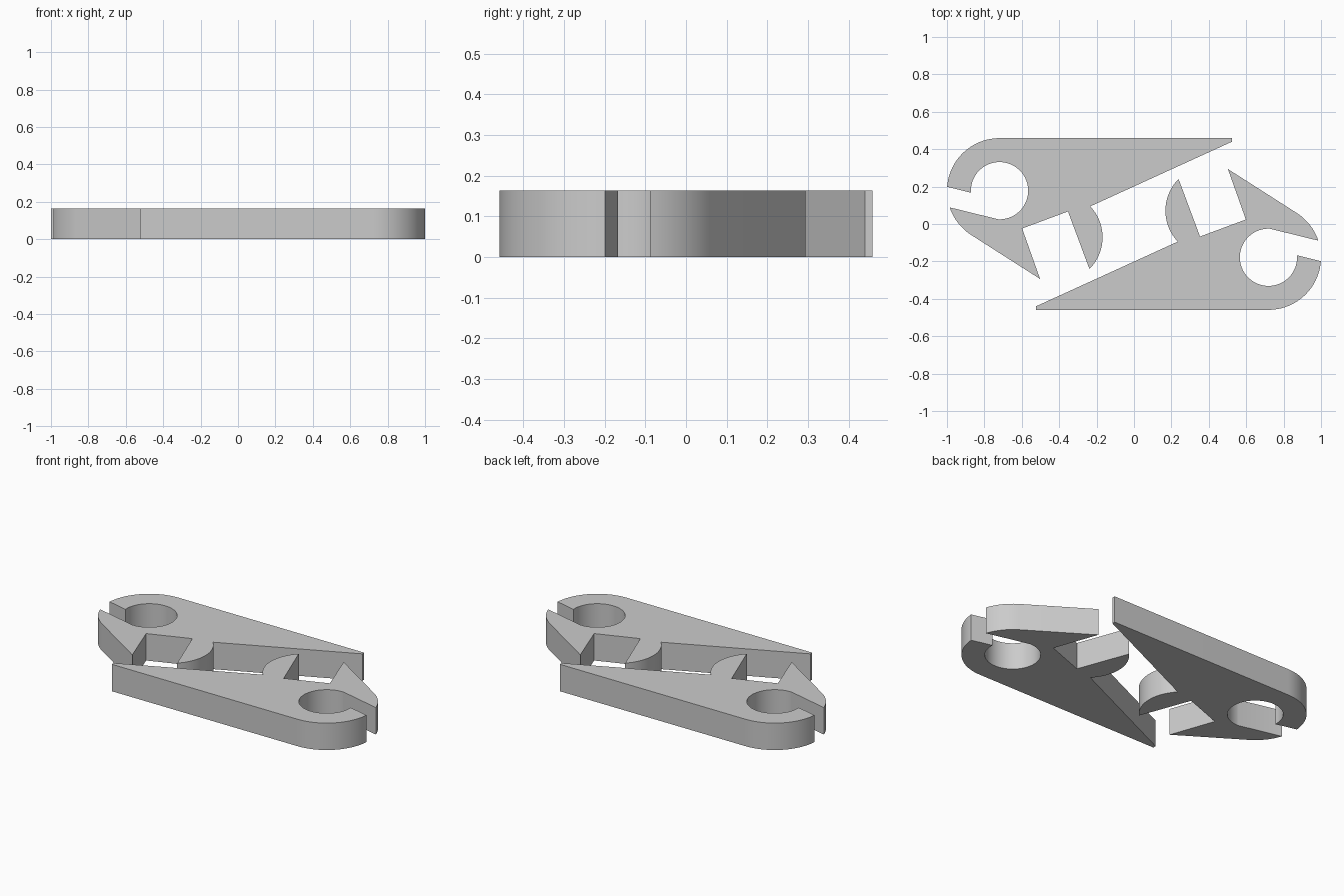
import bpy
import bmesh
import math

if "Cube" in bpy.data.objects:
    bpy.data.objects.remove(bpy.data.objects["Cube"])

HEIGHT = 0.163
EYE = (-0.719, 0.178)      # centre of the round hole and the rounded end
HOLE_R, END_R = 0.153, 0.281

grey = bpy.data.materials.new("plain grey")
grey.diffuse_color = (0.6, 0.6, 0.6, 1)
grey.use_nodes = True
grey.node_tree.nodes["Principled BSDF"].inputs["Base Color"].default_value = grey.diffuse_color


def arc(centre, radius, start, end, steps):
    """Points along an arc, angles in degrees."""
    angles = [math.radians(start + (end - start) * i / steps) for i in range(steps + 1)]
    return [(centre[0] + radius * math.cos(a), centre[1] + radius * math.sin(a)) for a in angles]


# Outline of one clip half
outline = [(0.524, 0.459)]                               # blunt tip of the long handle
outline += arc(EYE, END_R, 90, 175.7, 24)                # rounded end above the slot
outline += arc(EYE, HOLE_R, 184, -92.5, 64)              # round hole, opened by the slot
outline += arc(EYE, END_R, 198.5, 237.3, 12)             # rounded end below the slot
outline += [(-0.502, -0.294), (-0.598, -0.024), (-0.353, 0.067)]  # jaw and square notch
outline += arc((-0.408, -0.071), 0.24, -45, 43.5, 24)    # curved tooth
outline += [(0.524, 0.440)]                              # sloping inner edge of the handle


def clip_half(name, turn):
    bm = bmesh.new()
    face = bm.faces.new([bm.verts.new((x * turn, y * turn, 0)) for x, y in outline])
    top = bmesh.ops.extrude_face_region(bm, geom=[face])["geom"]
    bmesh.ops.translate(bm, vec=(0, 0, HEIGHT),
                        verts=[g for g in top if isinstance(g, bmesh.types.BMVert)])
    bmesh.ops.recalc_face_normals(bm, faces=bm.faces[:])
    mesh = bpy.data.meshes.new(name)
    bm.to_mesh(mesh)
    bm.free()
    mesh.materials.append(grey)
    obj = bpy.data.objects.new(name, mesh)
    bpy.context.collection.objects.link(obj)
    bpy.ops.object.select_all(action='DESELECT')
    obj.select_set(True)
    bpy.context.view_layer.objects.active = obj
    bpy.ops.object.shade_smooth_by_angle(angle=math.radians(20))


# Two identical halves, the second turned half a circle
clip_half("rear_clip_half", 1)
clip_half("front_clip_half", -1)
